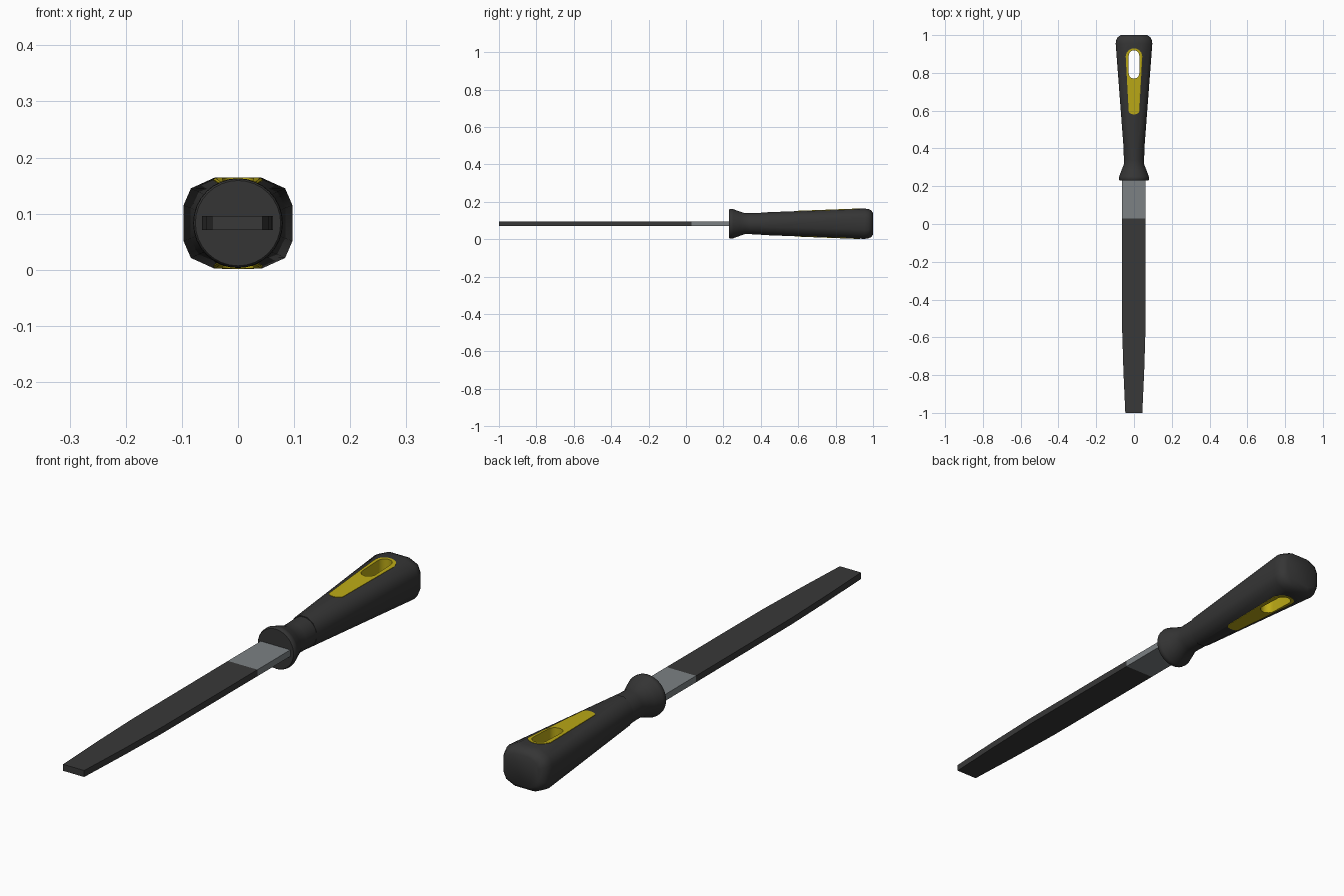
import bpy, bmesh, math

if "Cube" in bpy.data.objects:
    bpy.data.objects.remove(bpy.data.objects["Cube"])

CZ = 0.083  # height of the tool's long axis


def material(name, rgb):
    m = bpy.data.materials.new(name)
    m.diffuse_color = (*rgb, 1)
    m.use_nodes = True
    m.node_tree.nodes["Principled BSDF"].inputs["Base Color"].default_value = m.diffuse_color
    return m


BLACK = material("black_rubber", (0.036, 0.036, 0.036))
CUT = material("dark_file_steel", (0.04, 0.04, 0.04))
STEEL = material("bare_steel", (0.2, 0.22, 0.23))
YELLOW = material("yellow_plastic", (0.5, 0.4, 0.008))


def finish(bm, name, mats, angle=None):
    bmesh.ops.recalc_face_normals(bm, faces=bm.faces)
    me = bpy.data.meshes.new(name)
    bm.to_mesh(me)
    bm.free()
    ob = bpy.data.objects.new(name, me)
    bpy.context.collection.objects.link(ob)
    for m in mats:
        me.materials.append(m)
    if angle:
        smooth(ob, angle)
    return ob


def activate(ob):
    bpy.ops.object.select_all(action='DESELECT')
    ob.select_set(True)
    bpy.context.view_layer.objects.active = ob


def smooth(ob, angle):
    activate(ob)
    bpy.ops.object.shade_smooth_by_angle(angle=math.radians(angle))


def loft(rings, closed=False):
    """Skin a list of point rings; cap the ends or join last to first."""
    bm = bmesh.new()
    vs = [[bm.verts.new(p) for p in r] for r in rings]
    n = len(vs[0])
    pairs = list(zip(vs, vs[1:])) + ([(vs[-1], vs[0])] if closed else [])
    for a, b in pairs:
        for i in range(n):
            j = (i + 1) % n
            bm.faces.new((a[i], a[j], b[j], b[i]))
    if not closed:
        bm.faces.new(vs[0])
        bm.faces.new(vs[-1])
    return bm


def boolean(ob, tool, op):
    md = ob.modifiers.new("cut", 'BOOLEAN')
    md.operation, md.solver, md.object = op, 'EXACT', tool
    activate(ob)
    bpy.ops.object.modifier_apply(modifier=md.name)
    bpy.data.objects.remove(tool)


# Grip: twelve-sided section, round at the neck and boxy at the butt
SMALL = [(0.055, 0.016), (0.041, 0.043), (0.016, 0.060)]
LARGE = [(0.097, 0.032), (0.084, 0.062), (0.042, 0.081)]


def around(q):
    q2 = q + [(-x, z) for x, z in reversed(q)]
    return q2 + [(-x, -z) for x, z in q2]


def grip(name, pad=0.0):
    rings = []
    for y, s in ((0.40, 1), (0.955, 1), (0.975, 0.97), (0.99, 0.88), (1.0, 0.72)):
        t = min(1, (y - 0.40) / 0.555)
        ring = []
        for (x0, z0), (x1, z1) in zip(around(SMALL), around(LARGE)):
            x, z = x0 + (x1 - x0) * t, z0 + (z1 - z0) * t
            k = s * (1 + pad / math.hypot(x, z))
            ring.append((x * k, y, CZ + z * k))
        rings.append(ring)
    return finish(loft(rings), name, [BLACK])


def outline(y0, w0, y1, w1, z, flat=1.0, n=12):
    """Tapered slot outline with rounded ends between y0 and y1."""
    pts = []
    for i in range(n + 1):
        a = math.pi * i / n
        pts.append((w1 * math.cos(a), y1 - w1 + w1 * math.sin(a), z))
    for i in range(n + 1):
        a = math.pi + math.pi * i / n
        pts.append((w0 * math.cos(a), y0 + w0 * flat + w0 * flat * math.sin(a), z))
    return pts


handle = grip("handle_grip")
slot = [outline(0.764, 0.035, 0.924, 0.035, z) for z in (-0.1, 0.3)]
boolean(handle, finish(loft(slot), "slot_cutter", [BLACK]), 'DIFFERENCE')
smooth(handle, 40)

# Yellow insert: a ring-shaped plug trimmed to the grip surface
outer = [outline(0.58, 0.028, 0.93, 0.044, z, 0.6) for z in (-0.1, 0.3)]
inner = [outline(0.77, 0.028, 0.919, 0.028, z) for z in (0.3, -0.1)]
insert = finish(loft(outer + inner, closed=True), "hanging_slot_insert", [YELLOW])
skin = grip("insert_trim", 0.0018)
skin.data.materials.clear()
skin.data.materials.append(YELLOW)
boolean(insert, skin, 'INTERSECT')
smooth(insert, 30)

# Flared collar between the grip and blade
profile = [(0.23, 0.076), (0.234, 0.079), (0.246, 0.080), (0.252, 0.078),
           (0.285, 0.066), (0.315, 0.056), (0.34, 0.056), (0.405, 0.0575)]
N = 32
rings = [[(r * math.cos(2 * math.pi * i / N) * (0.96 if y > 0.3 else 1), y,
           CZ + r * math.sin(2 * math.pi * i / N)) for i in range(N)]
         for y, r in profile]
finish(loft(rings), "handle_collar", [BLACK], 40)

# Blade: flat bar tapering toward the tip, bare steel next to the handle
T = 0.0125
rings = []
for y, w in ((-1, 0.045), (-0.78, 0.055), (-0.55, 0.062), (0.03, 0.063), (0.24, 0.063)):
    rings.append([(sx * w - 0.001, y, CZ + sz * T)
                  for sx, sz in ((-1, -1), (1, -1), (1, 1), (-1, 1))])
bm = loft(rings)
for f in bm.faces:
    f.material_index = 1 if f.calc_center_median().y > 0.03 else 0
finish(bm, "file_blade", [CUT, STEEL])
